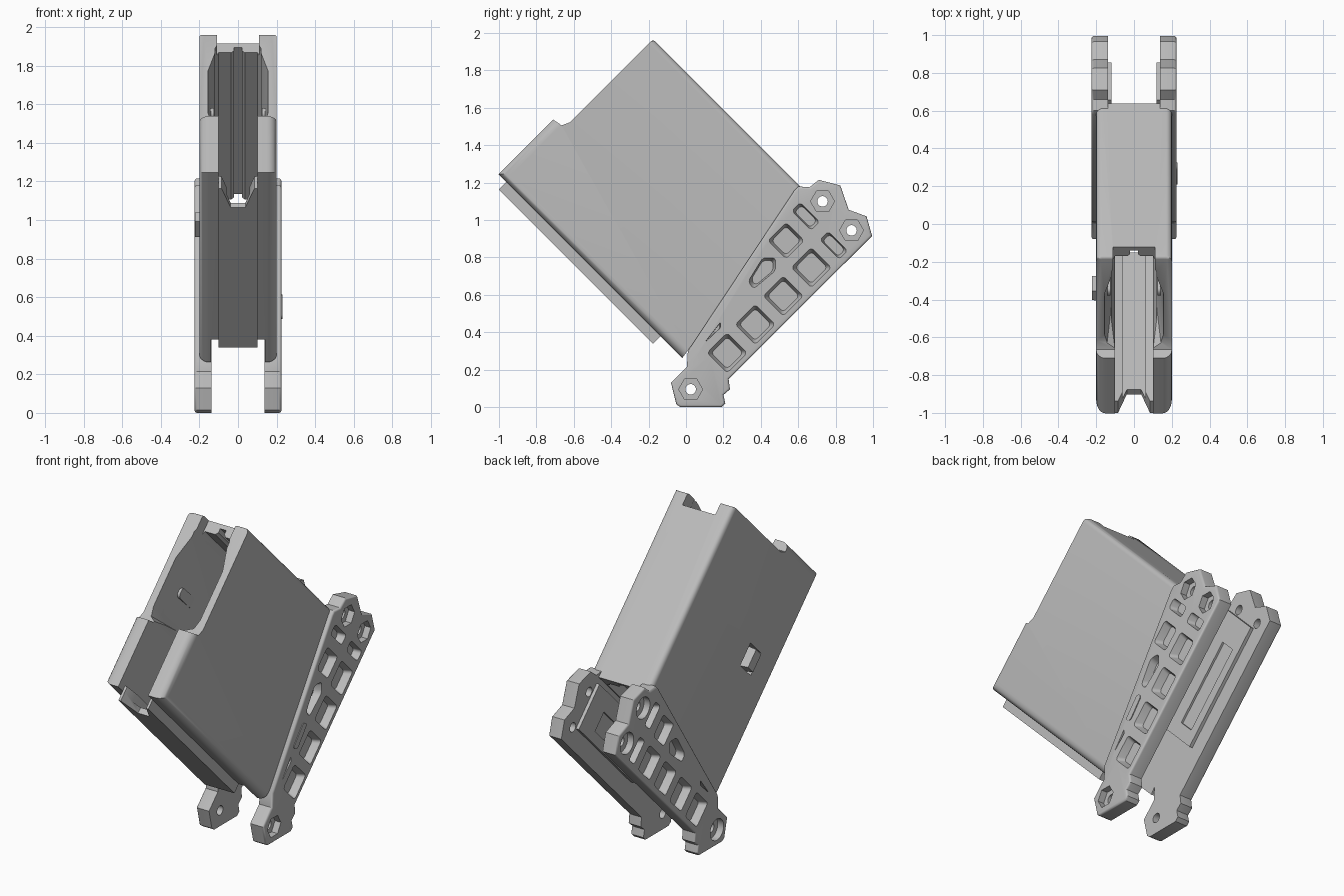
import bpy, bmesh, math
from mathutils import Matrix, Vector

cube = bpy.data.objects.get("Cube")
if cube:
    bpy.data.objects.remove(cube, do_unlink=True)

grey = bpy.data.materials.new("light grey")
grey.use_nodes = True
colour = (0.5, 0.5, 0.5, 1)
grey.diffuse_color = colour
grey.node_tree.nodes["Principled BSDF"].inputs["Base Color"].default_value = colour

TILT = Matrix.Rotation(math.pi / 4, 4, 'X')


def prism(name, pts, lo, hi, axis='x', taper=1.0, rounding=0.0, tilt=False):
    """Extrude a 2D outline along x or z; taper scales the far end."""
    bm = bmesh.new()
    mid = sum((Vector(p) for p in pts), Vector((0, 0))) / len(pts)
    rings = []
    for h, k in ((lo, 1.0), (hi, taper)):
        ring = []
        for p in pts:
            a, b = mid + (Vector(p) - mid) * k
            ring.append(bm.verts.new((h, a, b) if axis == 'x' else (a, b, h)))
        rings.append(ring)
    n = len(pts)
    for ring in rings:
        bm.faces.new(ring)
    sides = []
    for i in range(n):
        j = (i + 1) % n
        bm.faces.new((rings[0][i], rings[0][j], rings[1][j], rings[1][i]))
        sides.append(bm.edges.get((rings[0][i], rings[1][i])))
    if rounding:
        bmesh.ops.bevel(bm, geom=sides, offset=rounding, segments=4, profile=0.5, affect='EDGES')
    bmesh.ops.recalc_face_normals(bm, faces=bm.faces)
    me = bpy.data.meshes.new(name)
    bm.to_mesh(me)
    bm.free()
    if tilt:
        me.transform(TILT)
    me.materials.append(grey)
    ob = bpy.data.objects.new(name, me)
    bpy.context.collection.objects.link(ob)
    return ob


def bevel_where(ob, test, width, segments):
    bm = bmesh.new()
    bm.from_mesh(ob.data)
    edges = [e for e in bm.edges if test(e.verts[0].co, e.verts[1].co)]
    bmesh.ops.bevel(bm, geom=edges, offset=width, segments=segments, profile=0.5, affect='EDGES')
    bm.to_mesh(ob.data)
    bm.free()


def combine(ob, others, operation='DIFFERENCE'):
    for other in others:
        bpy.context.view_layer.objects.active = ob
        mod = ob.modifiers.new("boolean", 'BOOLEAN')
        mod.operation, mod.solver, mod.object = operation, 'EXACT', other
        bpy.ops.object.modifier_apply(modifier=mod.name)
        bpy.data.objects.remove(other, do_unlink=True)


def smooth(ob):
    bpy.ops.object.select_all(action='DESELECT')
    ob.select_set(True)
    bpy.context.view_layer.objects.active = ob
    bpy.ops.object.shade_smooth_by_angle(angle=math.radians(35))


def mirrored(half):
    return half + [(-x, s) for x, s in reversed(half)]


def box(cx, cy, w, h):
    return [(cx - w / 2, cy - h / 2), (cx + w / 2, cy - h / 2),
            (cx + w / 2, cy + h / 2), (cx - w / 2, cy + h / 2)]


def turned(cy, cz, w, h):
    c = math.sqrt(0.5)
    return [(cy + (a - b) * c, cz + (a + b) * c) for a, b in box(0, 0, w, h)]


def circle(cy, cz, r, n, start=0.0):
    return [(cy + r * math.cos(start + i * math.tau / n),
             cz + r * math.sin(start + i * math.tau / n)) for i in range(n)]


# Well body, built upright and tilted afterwards
side = [(0.172, 0.2), (1.266, 0.36), (1.266, 1.515), (0.64, 1.515),
        (0.595, 1.535), (0.585, 1.59), (0.172, 1.59)]
body = prism("well_body", side, -0.2, 0.2)


def front_corner(a, b):
    outer = abs(a.x) > 0.19 and a.x * b.x > 0
    return outer and ((a.y < 0.18 and b.y < 0.18) or (a.z > 1.58 and b.z > 1.58))


bevel_where(body, front_corner, 0.05, 6)
bevel_where(body, lambda a, b: a.x * b.x > 0 and min(abs(a.x), abs(b.x)) > 0.19
            and min(a.y, b.y) > 1.26, 0.03, 5)
bevel_where(body, lambda a, b: min(a.y, b.y) > 1.26 and min(a.z, b.z) > 1.51, 0.015, 3)

# Front spine
spine = prism("front_spine", box(0, 0.165, 0.2, 0.1), 0.365, 1.53, 'z')
combine(body, [spine], 'UNION')

# Bore, flared mouth, skirt gap, front notch and rear dip
bore = mirrored([(0.06, 0.15), (0.06, 0.2), (0.1, 0.205), (0.1, 0.6), (0.118, 0.64),
                 (0.118, 1.16), (0.1, 1.2), (0.035, 1.2), (0.02, 1.215), (0.02, 1.24)])
mouth = mirrored([(0.1, 0.59), (0.15, 0.62), (0.165, 0.68), (0.165, 1.0), (0.112, 1.19)])
cutters = [
    prism("bore_cutter", bore, 0.1, 1.8, 'z'),
    prism("mouth_cutter", mouth, 1.6, 1.12, 'z', taper=0.7),
    prism("skirt_cutter", box(0, 0.7, 0.28, 1.4), 0.1, 0.365, 'z'),
    prism("lower_cutter", box(0, 0.7, 0.26, 0.94), 0.3, 0.5, 'z'),
    prism("dip_cutter", box(0, 1.25, 0.22, 0.16), 1.44, 1.7, 'z'),
    prism("lip_gap_cutter", box(0, 0.2, 0.2, 0.3), 1.53, 1.7, 'z'),
    prism("catch_window_cutter", box(0.46, 0.93, 0.14, 0.14), -0.3, -0.05),
]
notch = prism("notch_cutter", box(0, 0.15, 0.19, 0.24), 1.56, 1.39, 'z')
for v in notch.data.vertices:
    if v.co.z < 1.4:
        v.co.x *= 0.4
combine(body, cutters + [notch])
body.data.transform(TILT)
smooth(body)

# Catch tab inside the side window
tab = prism("catch_tab", box(0.45, 0.93, 0.08, 0.13), -0.12, -0.222, taper=0.85, tilt=True)

# Curved guide ridges inside the mouth
for sx in (-1, 1):
    ridge = prism("guide_ridge", box(0.85, 1.22, 0.06, 0.3), sx * 0.155, sx * 0.125,
                  rounding=0.025, tilt=True)
    smooth(ridge)

# Side clamp plates with lightening pockets and bolt lugs
outline = [(-0.08, 0.13), (-0.052, 0.015), (-0.03, 0), (0.19, 0), (0.21, 0.02),
           (0.2, 0.065), (0.235, 0.095), (0.228, 0.15), (0.995, 0.915), (0.965, 1.02),
           (0.87, 1.055), (0.825, 1.185), (0.71, 1.215), (0.66, 1.175), (0.6, 1.18),
           (0.58, 1.16), (0.01, 0.3), (0.005, 0.215)]
pockets = [turned(0.22 + 0.15 * i, 0.29 + 0.152 * i, 0.155, 0.155) for i in range(4)]
pockets += [turned(0.79, 0.865, 0.065, 0.15), turned(0.64, 1.02, 0.065, 0.15),
            turned(0.535, 0.89, 0.14, 0.14),
            [(0.41, 0.8), (0.48, 0.8), (0.48, 0.73), (0.36, 0.63), (0.33, 0.67)],
            [(0.3, 0.62), (0.335, 0.6), (0.24, 0.48), (0.2, 0.5)],
            [(0.185, 0.455), (0.185, 0.425), (0.1, 0.345)]]
bolts = [(0.025, 0.095), (0.73, 1.1), (0.885, 0.945)]

for sx, label in ((1, "left"), (-1, "right")):
    plate = prism(label + "_clamp_plate", outline, sx * 0.138, sx * 0.225)
    bevel_where(plate, lambda a, b: min(abs(a.x), abs(b.x)) > 0.22, 0.012, 3)
    cuts = [prism("pocket_cutter", p, sx * 0.23, sx * 0.18, taper=0.78,
                  rounding=0.006 if len(p) == 3 else 0.018) for p in pockets]
    for cy, cz in bolts:
        # Nut recess on one side, round bolt head recess on the other
        ends = 6 if sx > 0 else 32
        cuts.append(prism("recess_cutter", circle(cy, cz, 0.064, ends), sx * 0.24, sx * 0.185))
        cuts.append(prism("bolt_cutter", circle(cy, cz, 0.028, 24), sx * 0.1, sx * 0.3))
    combine(plate, cuts)
    smooth(plate)

    # Inner rail stepped in from the plate
    rail = prism(label + "_inner_rail", box(0.89, 0.19, 0.74, 0.28), sx * 0.15, sx * 0.118, tilt=True)
    combine(rail, [prism("rail_bolt_cutter", circle(cy, cz, 0.028, 24), sx * 0.05, sx * 0.2)
                   for cy, cz in bolts[1:]])
    groove = prism("rail_groove_cutter", box(0.85, 0.17, 0.5, 0.12), sx * 0.1, sx * 0.13, tilt=True)
    combine(rail, [groove])
